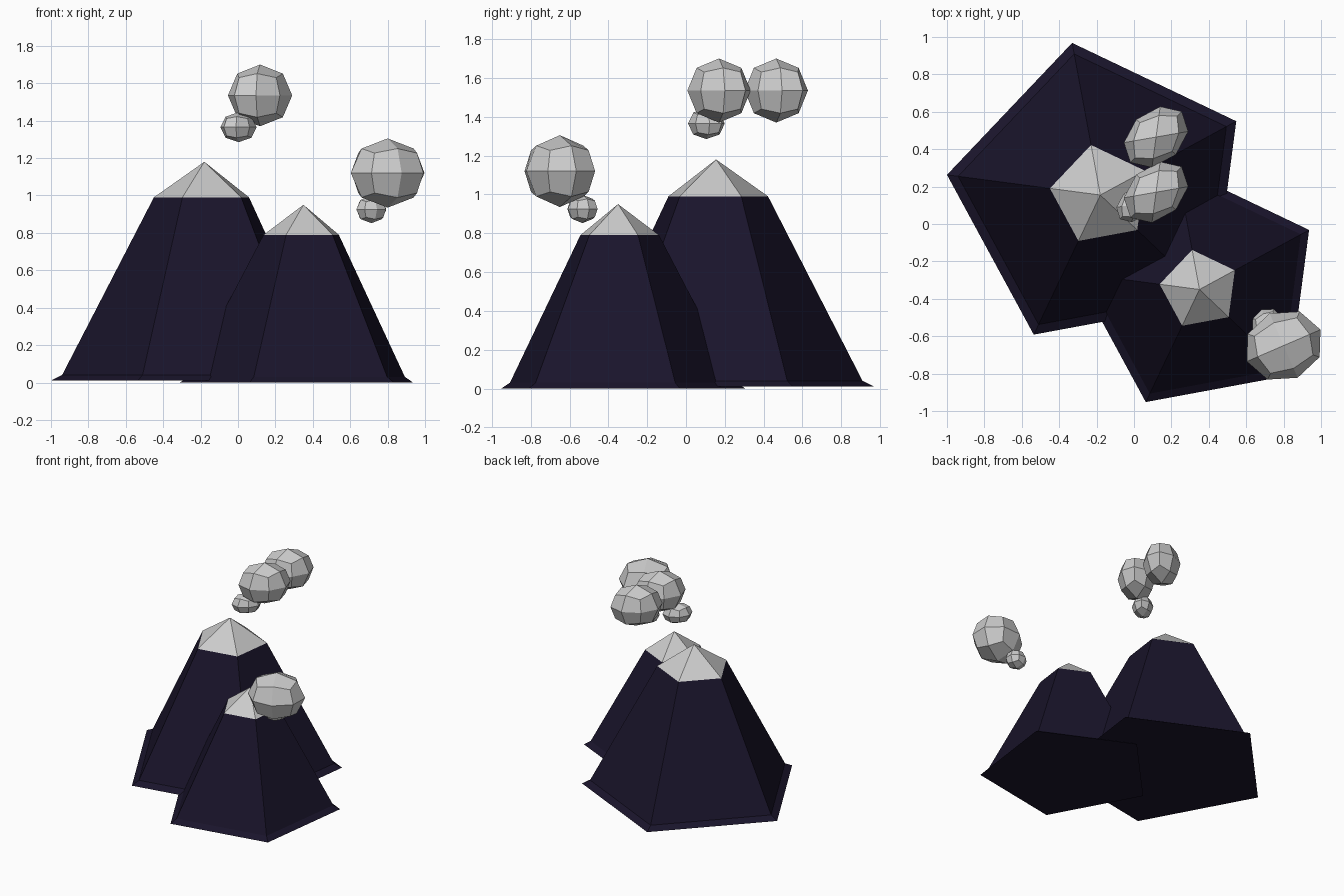
import bpy, bmesh, math
from mathutils import Matrix

if "Cube" in bpy.data.objects:
    bpy.data.objects.remove(bpy.data.objects["Cube"])

rock = bpy.data.materials.new("dark_rock")
rock.diffuse_color = (0.010, 0.007, 0.024, 1)
rock.use_nodes = True
rock.node_tree.nodes["Principled BSDF"].inputs["Base Color"].default_value = rock.diffuse_color


def finish(name, bm, mat=None):
    bmesh.ops.recalc_face_normals(bm, faces=bm.faces)
    me = bpy.data.meshes.new(name)
    bm.to_mesh(me)
    bm.free()
    if mat:
        me.materials.append(mat)
    ob = bpy.data.objects.new(name, me)
    bpy.context.collection.objects.link(ob)


def ring(bm, cx, cy, r, z, n=5, phase=math.radians(28.5)):
    return [bm.verts.new((cx + r * math.cos(phase + i * math.tau / n),
                          cy + r * math.sin(phase + i * math.tau / n), z)) for i in range(n)]


def mountain(name, cx, cy, profile, apex):
    # Five-sided slope with a flared foot and closed underside
    bm = bmesh.new()
    rings = [ring(bm, cx, cy, r, z) for r, z in profile]
    bm.faces.new(rings[0])
    for a, b in zip(rings, rings[1:]):
        for i in range(5):
            j = (i + 1) % 5
            bm.faces.new((a[i], a[j], b[j], b[i]))
    finish(name + "_slope", bm, rock)
    # Pyramid snow cap
    bm = bmesh.new()
    rim = ring(bm, cx, cy, *profile[-1])
    tip = bm.verts.new((cx, cy, apex))
    for i in range(5):
        bm.faces.new((rim[i], rim[(i + 1) % 5], tip))
    finish(name + "_snow_cap", bm)


def puff(name, center, ax, ay, h):
    # Cube rounded to 24 quads, skewed in plan by its two horizontal axes
    bm = bmesh.new()
    bmesh.ops.create_cube(bm, size=2)
    bmesh.ops.subdivide_edges(bm, edges=bm.edges, cuts=1, use_grid_fill=True)
    for v in bm.verts:
        v.co.normalize()
    m = Matrix(((ax[0], ay[0], 0, center[0]),
                (ax[1], ay[1], 0, center[1]),
                (0, 0, h, center[2]),
                (0, 0, 0, 1)))
    bm.transform(m)
    finish(name, bm)


# Mountains
mountain("large_mountain", -0.18, 0.155,
         [(0.827, 0.01), (0.767, 0.04), (0.272, 0.99)], 1.18)
mountain("small_mountain", 0.35, -0.35,
         [(0.667, 0.0), (0.617, 0.03), (0.215, 0.79)], 0.95)

# Smoke puffs above the large mountain
for i, y in enumerate((0.17, 0.465)):
    puff(f"large_puff_{i + 1}", (0.118, y, 1.535), (0.172, 0.030), (0.022, 0.163), 0.165)
puff("large_puff_small", (0.003, 0.105, 1.365), (0.097, 0.016), (0.014, 0.095), 0.08)

# Smoke puffs above the small mountain
puff("side_puff", (0.80, -0.65, 1.12), (0.197, 0.085), (-0.075, 0.172), 0.185)
puff("side_puff_small", (0.713, -0.533, 0.925), (0.080, 0.035), (-0.030, 0.075), 0.073)
